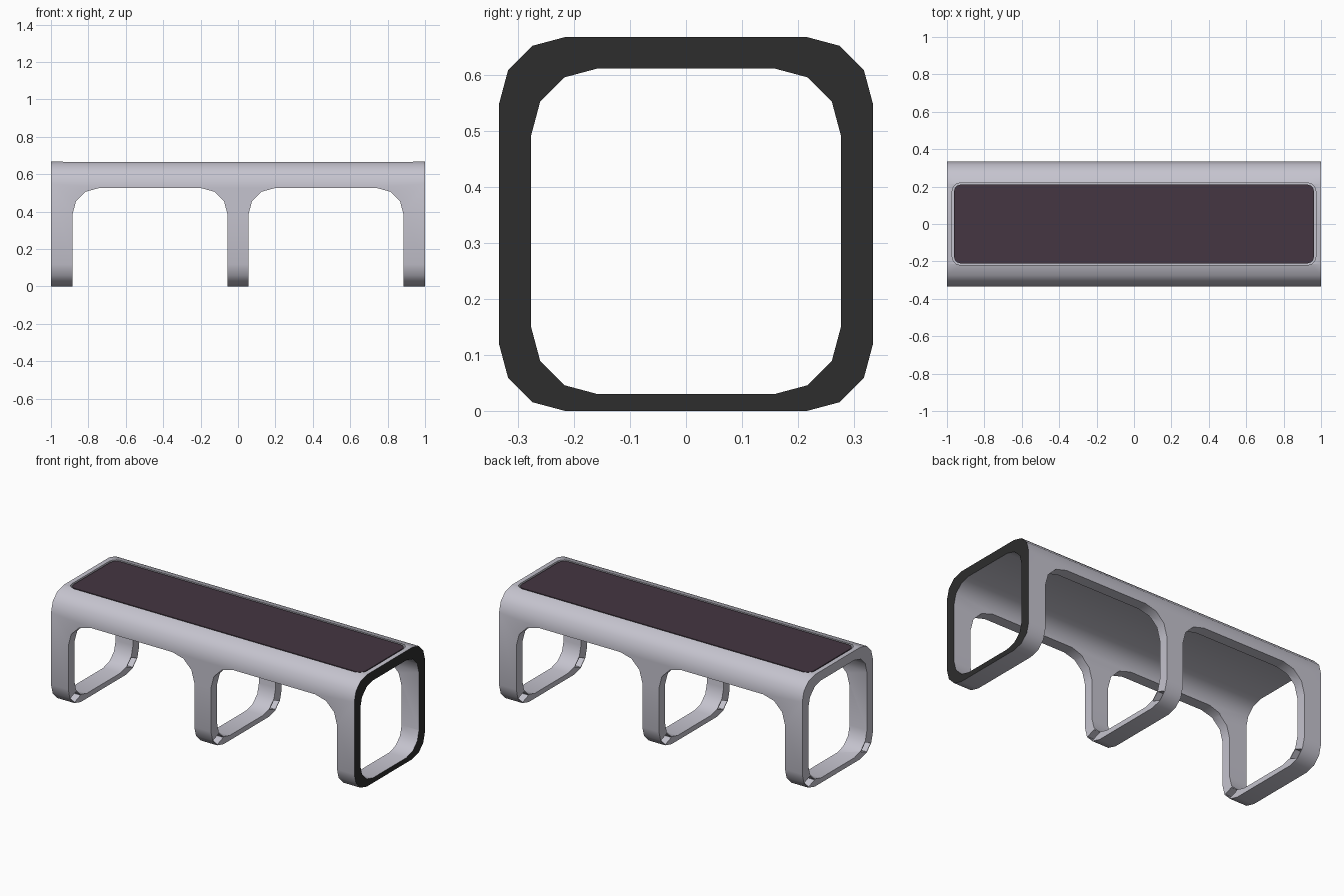
import bpy, bmesh, math
from mathutils import Vector

if "Cube" in bpy.data.objects:
    bpy.data.objects.remove(bpy.data.objects["Cube"], do_unlink=True)


def material(name, rgb):
    m = bpy.data.materials.new(name)
    m.use_nodes = True
    m.diffuse_color = (*rgb, 1)
    m.node_tree.nodes["Principled BSDF"].inputs["Base Color"].default_value = (*rgb, 1)
    return m


METAL = material("pale_metal", (0.56, 0.55, 0.62))
SEAT = material("dark_plum", (0.058, 0.037, 0.054))
BLACK = material("black_end", (0.026, 0.026, 0.026))


def prism(name, points, axis, lo, hi, mats=(METAL,)):
    """Extrude a 2D outline along one axis; the outline uses the other two axes in order."""
    def place(p, d):
        v = list(p)
        v.insert(axis, d)
        return Vector(v)
    bm = bmesh.new()
    face = bm.faces.new([bm.verts.new(place(p, lo)) for p in points])
    ext = bmesh.ops.extrude_face_region(bm, geom=[face])
    shift = place((0, 0), hi - lo)
    bmesh.ops.translate(bm, vec=shift, verts=[g for g in ext["geom"] if isinstance(g, bmesh.types.BMVert)])
    bmesh.ops.recalc_face_normals(bm, faces=bm.faces)
    mesh = bpy.data.meshes.new(name)
    bm.to_mesh(mesh)
    bm.free()
    for m in mats:
        mesh.materials.append(m)
    ob = bpy.data.objects.new(name, mesh)
    bpy.context.collection.objects.link(ob)
    return ob


def activate(ob):
    bpy.ops.object.select_all(action="DESELECT")
    ob.select_set(True)
    bpy.context.view_layer.objects.active = ob


def cut(ob, cutter):
    activate(ob)
    mod = ob.modifiers.new("cut", "BOOLEAN")
    mod.operation, mod.solver, mod.object = "DIFFERENCE", "EXACT", cutter
    bpy.ops.object.modifier_apply(modifier=mod.name)
    bpy.data.objects.remove(cutter, do_unlink=True)


def rounded(x0, x1, y0, y1, r, kx=1.0, steps=3):
    """Rectangle outline with faceted corners; kx stretches the corner in the first direction."""
    rx, pts = r * kx, []
    corners = ((x1 - rx, y1 - r), (x0 + rx, y1 - r), (x0 + rx, y0 + r), (x1 - rx, y0 + r))
    for q, (cx, cy) in enumerate(corners):
        for i in range(steps + 1):
            a = math.radians(90 * (q + i / steps))
            pts.append((cx + rx * math.cos(a), cy + r * math.sin(a)))
    return pts


# Tubular body: rounded square ring swept along the length
W, H = 0.333, 0.667
body = prism("bench_frame", rounded(-W, W, 0, H, 0.118), 0, -1, 1, (METAL, BLACK))
for p in body.data.polygons:
    p.material_index = 1 if p.normal.x > 0.9 else 0
cut(body, prism("hollow", rounded(-0.276, 0.276, 0.03, 0.611, 0.119), 0, -1.1, 1.1))

# Two arched openings through front, back and underside, leaving three hoops
for s in (-1, 1):
    x0, x1 = sorted((s * 0.055, s * 0.886))
    arch = rounded(x0, x1, -0.4, 0.526, 0.145)
    cut(body, prism("arch", arch, 1, -0.5, 0.5))

# Slots inside the lower corners of the hoops
for s in (-1, 1):
    slot = [(s * 0.312, 0.06), (s * 0.273, 0.021), (s * 0.217, 0.041), (s * 0.260, 0.080)]
    cut(body, prism("corner_slot", slot, 0, -1.1, 0.99))

# Shallow recess in the top that holds the seat panel
cut(body, prism("recess", rounded(-0.972, 0.972, -0.22, 0.22, 0.045), 2, 0.635, 0.8))

# Seat panel
panel = prism("seat_panel", rounded(-0.963, 0.963, -0.211, 0.211, 0.038), 2, 0.63, 0.664, (SEAT,))

for ob, angle in ((body, 40), (panel, 35)):
    activate(ob)
    bpy.ops.object.shade_smooth_by_angle(angle=math.radians(angle))
